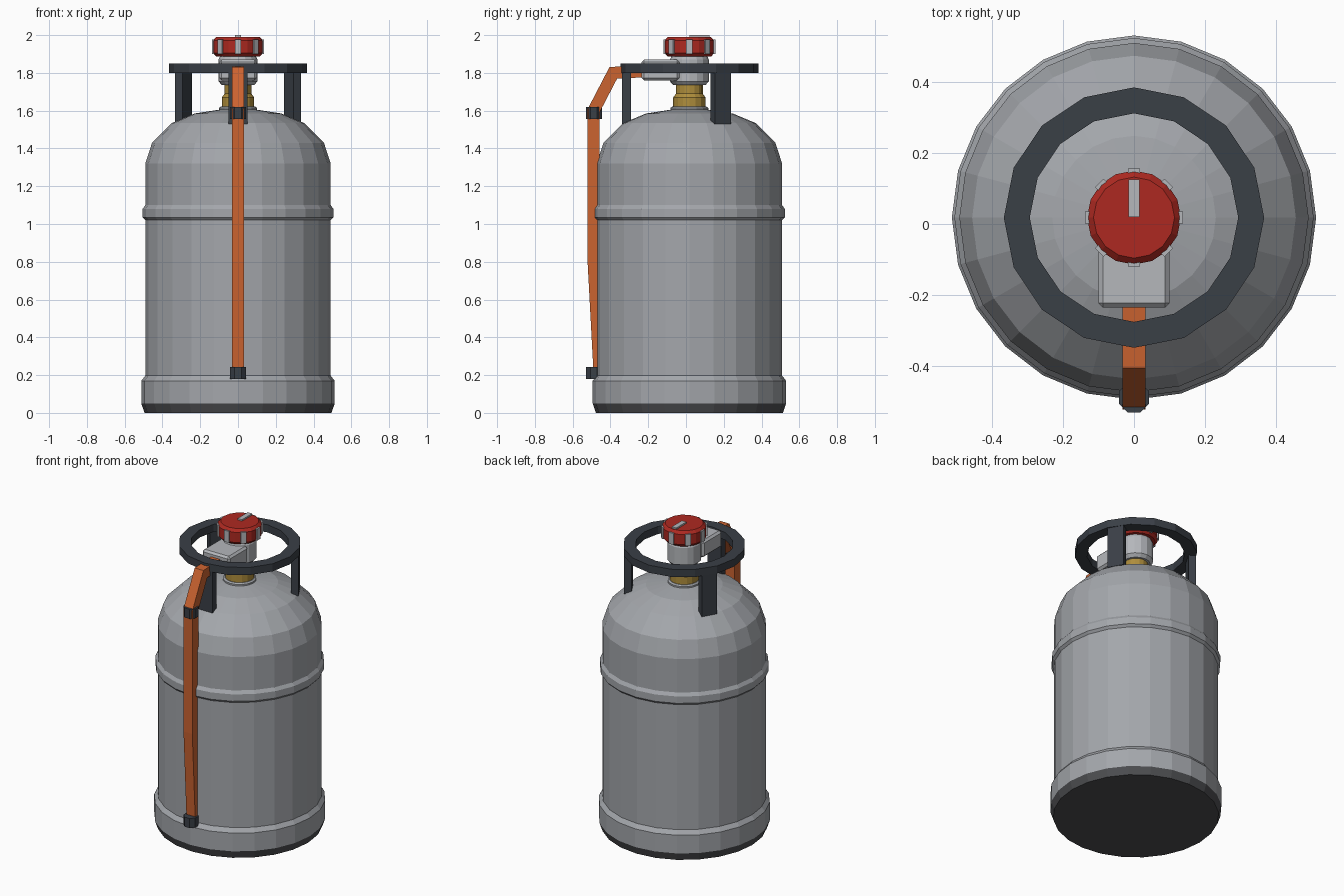
import bpy, bmesh, math
from mathutils import Vector, Matrix

if "Cube" in bpy.data.objects:
    bpy.data.objects.remove(bpy.data.objects["Cube"])

CY = 0.018  # cylinder axis in y


def mat(name, r, g, b):
    m = bpy.data.materials.new(name)
    m.diffuse_color = (r, g, b, 1)
    m.use_nodes = True
    m.node_tree.nodes["Principled BSDF"].inputs["Base Color"].default_value = m.diffuse_color
    return m


GREY = mat("steel grey", 0.37, 0.385, 0.41)
SILVER = mat("silver", 0.46, 0.475, 0.50)
BASE = mat("dark base", 0.075, 0.077, 0.083)
DARK = mat("charcoal", 0.042, 0.05, 0.062)
RED = mat("red", 0.42, 0.022, 0.015)
ORANGE = mat("orange", 0.60, 0.125, 0.03)
BRASS = mat("brass", 0.43, 0.27, 0.045)


def finish(bm, name, *mats):
    bmesh.ops.recalc_face_normals(bm, faces=bm.faces)
    me = bpy.data.meshes.new(name)
    bm.to_mesh(me)
    bm.free()
    for m in mats:
        me.materials.append(m)
    ob = bpy.data.objects.new(name, me)
    bpy.context.collection.objects.link(ob)
    return ob


def lathe(name, profile, n, *mats, y=CY, turn=0.0, closed=False, rule=None):
    """Revolve (radius, z) points; capped ends unless the profile is a closed loop."""
    bm = bmesh.new()
    rings = []
    for r, z in profile:
        rings.append([bm.verts.new((r * math.cos(2 * math.pi * (i + turn) / n),
                                    y + r * math.sin(2 * math.pi * (i + turn) / n), z))
                      for i in range(n)])
    pairs = list(zip(rings, rings[1:]))
    if closed:
        pairs.append((rings[-1], rings[0]))
    for a, b in pairs:
        for i in range(n):
            j = (i + 1) % n
            bm.faces.new((a[i], a[j], b[j], b[i]))
    if not closed:
        bm.faces.new(rings[0][::-1])
        bm.faces.new(rings[-1])
    if rule:
        for f in bm.faces:
            f.material_index = rule(f.calc_center_median())
    return finish(bm, name, *mats)


def box(name, m, size, loc, angle=0.0, bevel=0.0):
    """Box placed relative to the cylinder axis, then turned about it."""
    bm = bmesh.new()
    M = (Matrix.Translation((0, CY, 0)) @ Matrix.Rotation(angle, 4, 'Z')
         @ Matrix.Translation(loc) @ Matrix.Diagonal((*size, 1)))
    bmesh.ops.create_cube(bm, size=1, matrix=M)
    if bevel:
        bmesh.ops.bevel(bm, geom=bm.edges[:], offset=bevel, segments=1, affect='EDGES')
    return finish(bm, name, m)


# Tank with dark foot, foot ring, bead and dome
lathe("tank", [(0.495, 0), (0.512, 0.05), (0.512, 0.17), (0.491, 0.197), (0.491, 1.02),
               (0.505, 1.035), (0.505, 1.08), (0.491, 1.10), (0.491, 1.32), (0.455, 1.43),
               (0.35, 1.535), (0.23, 1.585), (0.10, 1.605)],
      24, GREY, BASE, rule=lambda c: 1 if c.z < 0.04 else 0)
lathe("neck_collar", [(0.10, 1.59), (0.10, 1.615), (0.09, 1.622)], 16, GREY)

# Brass valve and regulator
lathe("brass_valve", [(0.086, 1.61), (0.086, 1.67), (0.071, 1.69), (0.071, 1.75)], 16, BRASS)
lathe("regulator_body", [(0.085, 1.735), (0.103, 1.755), (0.103, 1.87), (0.092, 1.895)],
      16, SILVER)
box("regulator_outlet", SILVER, (0.20, 0.20, 0.11), (0, -0.153, 1.815), bevel=0.013)

# Red knob with grip ribs and pointer
lathe("knob", [(0.115, 1.887), (0.132, 1.905), (0.132, 1.972), (0.114, 1.99)], 16, RED)
for i in range(8):
    box("knob_rib_%d" % (i + 1), SILVER, (0.02, 0.034, 0.075), (0.128, 0, 1.938), i * math.pi / 4)
box("knob_pointer", SILVER, (0.032, 0.106, 0.016), (0, 0.054, 1.992))

# Carrying ring on three legs
lathe("handle_ring", [(0.293, 1.80), (0.366, 1.80), (0.366, 1.85), (0.293, 1.85)],
      16, DARK, closed=True)
for i, a in enumerate((30, 150, 270)):
    box("handle_leg_%d" % (i + 1), DARK, (0.045, 0.10, 0.28), (0.333, 0, 1.67), math.radians(a))

# Square hose swept along its side path with mitred corners
path = [Vector(p) for p in ((-0.20, 1.81), (-0.385, 1.80), (-0.489, 1.60), (-0.489, 0.80),
                            (-0.457, 0.20))]
h = 0.032
bm = bmesh.new()
rings = []
for i, p in enumerate(path):
    dirs = [(path[k + 1] - path[k]).normalized() for k in (i - 1, i) if 0 <= k < len(path) - 1]
    t = sum(dirs, Vector((0, 0))).normalized()
    side = Vector((-t.y, t.x)) * h / t.dot(dirs[0])
    rings.append([bm.verts.new((sx * h, p.x + s * side.x, p.y + s * side.y))
                  for sx, s in ((-1, -1), (1, -1), (1, 1), (-1, 1))])
for a, b in zip(rings, rings[1:]):
    for i in range(4):
        bm.faces.new((a[i], a[(i + 1) % 4], b[(i + 1) % 4], b[i]))
bm.faces.new(rings[0])
bm.faces.new(rings[-1])
finish(bm, "hose", ORANGE)

# Octagonal hose clips
for name, z0, z1 in (("upper_hose_clip", 1.557, 1.62), ("lower_hose_clip", 0.18, 0.243)):
    lathe(name, [(0.046, z0), (0.046, z1)], 8, DARK, y=-0.488, turn=0.5)
